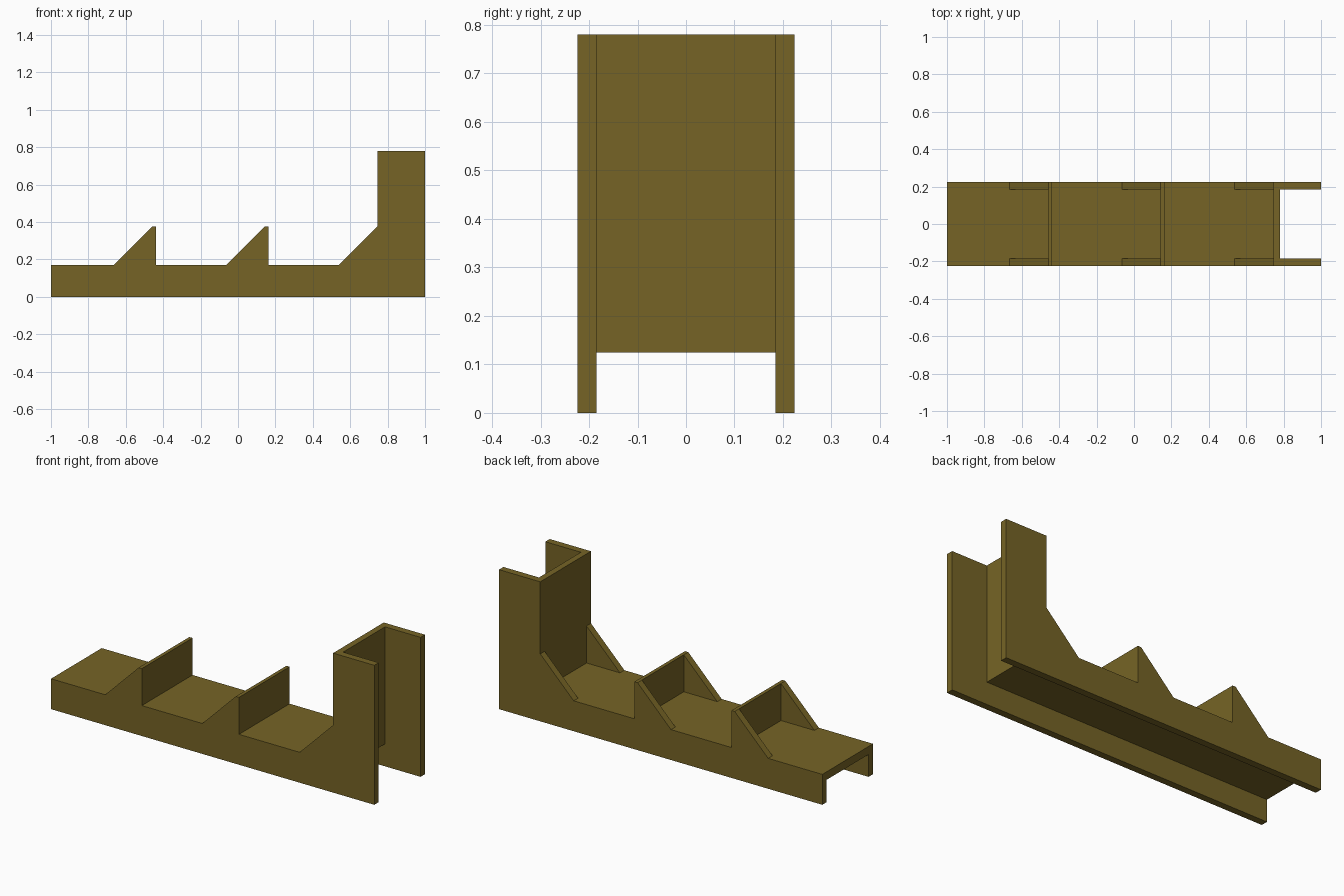
import bpy
import bmesh

cube = bpy.data.objects.get("Cube")
if cube:
    bpy.data.objects.remove(cube, do_unlink=True)

# Single olive brown material
olive = bpy.data.materials.new("olive_brown")
olive.use_nodes = True
colour = (0.18, 0.127, 0.019, 1)
olive.diffuse_color = colour
olive.node_tree.nodes["Principled BSDF"].inputs["Base Color"].default_value = colour

OUTER, INNER = 0.224, 0.185      # half widths outside and inside the side plates
DECK, UNDER = 0.17, 0.125        # deck top and underside
TOOTH, TOP = 0.377, 0.78         # step height and full height
WALL_FRONT, WALL_BACK = 0.745, 0.78


def prism(name, profile, y0, y1):
    """Extrude an x-z profile from y0 to y1."""
    bm = bmesh.new()
    face = bm.faces.new([bm.verts.new((x, y0, z)) for x, z in profile])
    extruded = bmesh.ops.extrude_face_region(bm, geom=[face])["geom"]
    verts = [v for v in extruded if isinstance(v, bmesh.types.BMVert)]
    bmesh.ops.translate(bm, verts=verts, vec=(0, y1 - y0, 0))
    bmesh.ops.recalc_face_normals(bm, faces=bm.faces)
    mesh = bpy.data.meshes.new(name)
    bm.to_mesh(mesh)
    bm.free()
    mesh.materials.append(olive)
    obj = bpy.data.objects.new(name, mesh)
    bpy.context.collection.objects.link(obj)
    return obj


# Step riser positions: front and back x of each upright
risers = [(-0.458, -0.438), (0.143, 0.163)]
slope = TOOTH - DECK

# Side plates with sloping gussets and a tall end
outline = [(1, 0), (1, TOP), (WALL_FRONT, TOP), (WALL_FRONT, TOOTH),
           (WALL_FRONT - slope, DECK)]
for x0, x1 in reversed(risers):
    outline += [(x1, DECK), (x1, TOOTH), (x0, TOOTH), (x0 - slope, DECK)]
outline += [(-1, DECK), (-1, 0)]
prism("front_side_plate", outline, -OUTER, -INNER)
prism("back_side_plate", outline, INNER, OUTER)

# Deck, risers and tall end wall as one continuous folded sheet
sheet = [(-1, UNDER), (WALL_BACK, UNDER), (WALL_BACK, TOP),
         (WALL_FRONT, TOP), (WALL_FRONT, DECK)]
for x0, x1 in reversed(risers):
    sheet += [(x1, DECK), (x1, TOOTH), (x0, TOOTH), (x0, DECK)]
sheet += [(-1, DECK)]
prism("deck_and_risers", sheet, -INNER, INNER)
